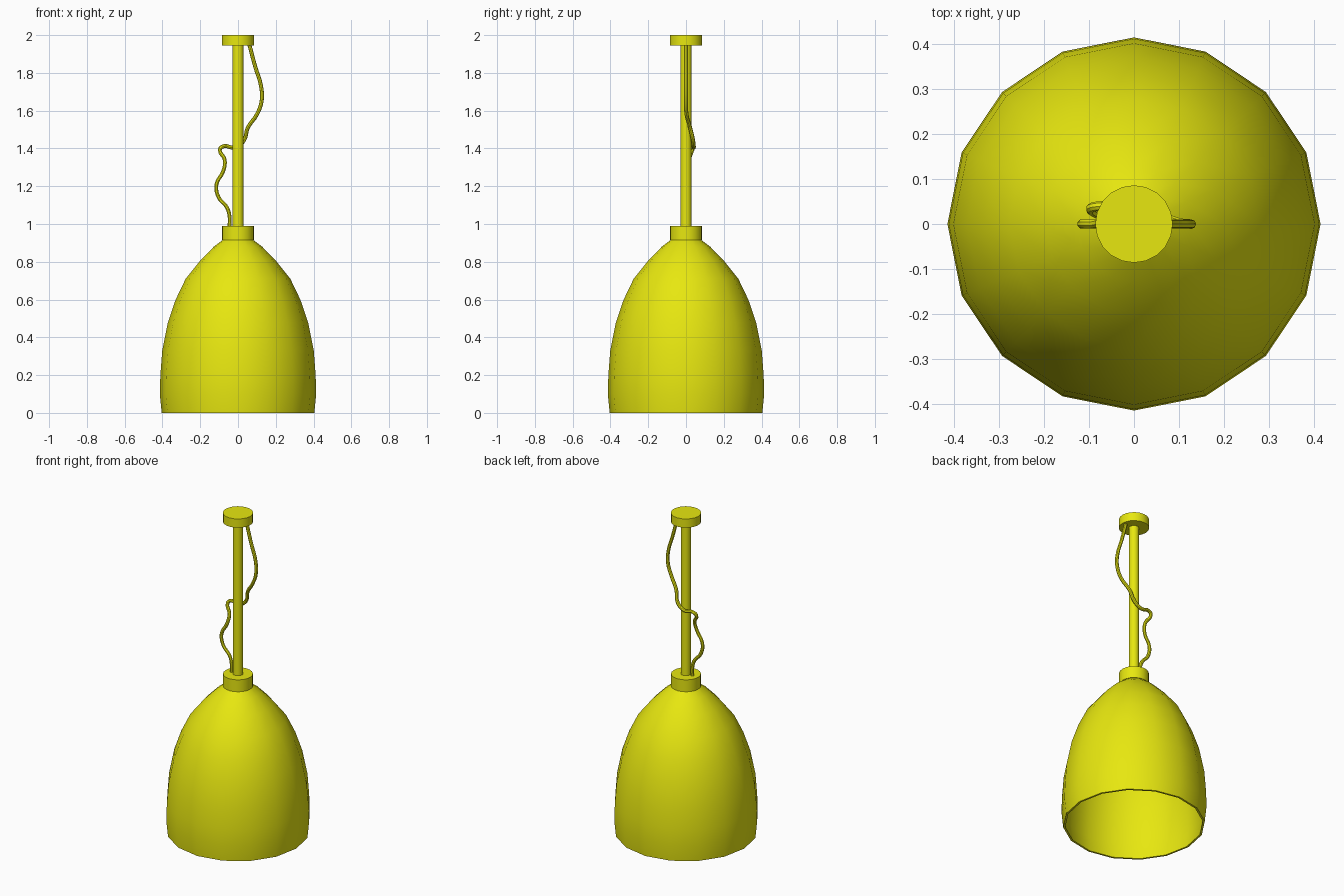
import bpy, bmesh, math

if "Cube" in bpy.data.objects:
    bpy.data.objects.remove(bpy.data.objects["Cube"])

yellow = bpy.data.materials.new("yellow")
yellow.diffuse_color = (0.8, 0.8, 0.005, 1)
yellow.use_nodes = True
yellow.node_tree.nodes["Principled BSDF"].inputs["Base Color"].default_value = yellow.diffuse_color


def lathe(name, profile, sides, closed=False):
    """Revolve (radius, z) points around z; r = 0 points become poles."""
    bm = bmesh.new()
    rings = []
    for r, z in profile:
        if r == 0:
            rings.append([bm.verts.new((0, 0, z))] * sides)
        else:
            rings.append([bm.verts.new((r * math.cos(2 * math.pi * i / sides),
                                        r * math.sin(2 * math.pi * i / sides), z))
                          for i in range(sides)])
    pairs = list(zip(rings, rings[1:]))
    if closed:
        pairs.append((rings[-1], rings[0]))
    for a, b in pairs:
        for i in range(sides):
            j = (i + 1) % sides
            quad = list(dict.fromkeys((a[i], a[j], b[j], b[i])))
            bm.faces.new(quad)
    bmesh.ops.recalc_face_normals(bm, faces=bm.faces[:])
    me = bpy.data.meshes.new(name)
    bm.to_mesh(me)
    bm.free()
    ob = bpy.data.objects.new(name, me)
    bpy.context.collection.objects.link(ob)
    finish(ob)
    return ob


def finish(ob):
    ob.data.materials.clear()
    ob.data.materials.append(yellow)
    bpy.ops.object.select_all(action='DESELECT')
    ob.select_set(True)
    bpy.context.view_layer.objects.active = ob
    bpy.ops.object.shade_smooth_by_angle(angle=math.radians(35))


def disc(name, r, z0, z1, sides=20):
    return lathe(name, [(0, z0), (r, z0), (r, z1), (0, z1)], sides)


# Bell shade: outer wall, then a thin inner wall
outer = [(0.404, 0.0), (0.414, 0.1), (0.411, 0.2), (0.401, 0.33), (0.371, 0.48),
         (0.33, 0.6), (0.277, 0.71), (0.197, 0.81), (0.128, 0.88), (0.075, 0.92)]
inner = [(r - 0.012, max(z - 0.008, 0.0)) for r, z in reversed(outer)]
lathe("shade", outer + inner, 16, closed=True)

# Collar, rod and ceiling mount
disc("shade_collar", 0.085, 0.915, 0.99)
disc("rod", 0.029, 0.98, 1.95, 16)
disc("ceiling_mount", 0.086, 1.945, 2.0)

# Loose cable winding behind the rod
path = [(0.06, 0, 1.95), (0.092, 0, 1.83), (0.122, 0, 1.73), (0.125, 0, 1.65),
        (0.10, 0.003, 1.58), (0.052, 0.022, 1.51), (0.03, 0.038, 1.44),
        (-0.02, 0.041, 1.405), (-0.075, 0.04, 1.412), (-0.096, 0.035, 1.395),
        (-0.07, 0.015, 1.34), (-0.078, 0.002, 1.28), (-0.114, 0, 1.21),
        (-0.102, 0, 1.14), (-0.06, 0, 1.09), (-0.046, 0, 1.05), (-0.045, 0, 0.98)]
cu = bpy.data.curves.new("cable", 'CURVE')
cu.dimensions = '3D'
cu.bevel_depth = 0.0105
cu.bevel_resolution = 2
cu.resolution_u = 4
sp = cu.splines.new('BEZIER')
sp.bezier_points.add(len(path) - 1)
for p, co in zip(sp.bezier_points, path):
    p.co = co
    p.handle_left_type = p.handle_right_type = 'AUTO'
cable = bpy.data.objects.new("cable", cu)
bpy.context.collection.objects.link(cable)
bpy.context.view_layer.objects.active = cable
cable.select_set(True)
bpy.ops.object.select_all(action='DESELECT')
cable.select_set(True)
bpy.ops.object.convert(target='MESH')
finish(bpy.context.view_layer.objects.active)
